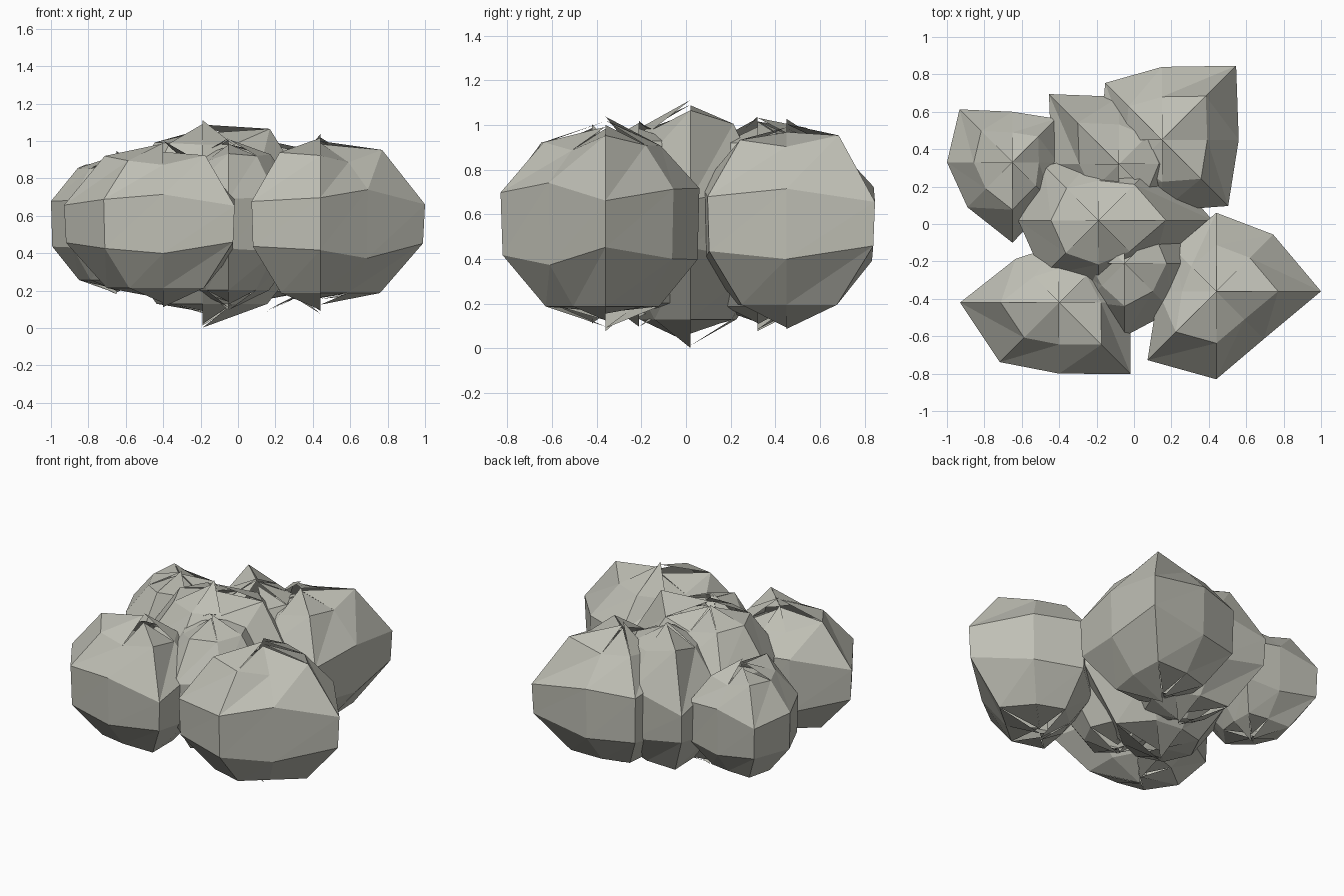
import bpy
import bmesh
import math
import random

default_cube = bpy.data.objects.get("Cube")
if default_cube:
    bpy.data.objects.remove(default_cube, do_unlink=True)

# Single flat colour
stone = bpy.data.materials.new("warm_grey")
stone.use_nodes = True
colour = (0.52, 0.52, 0.46, 1)
stone.diffuse_color = colour
stone.node_tree.nodes["Principled BSDF"].inputs["Base Color"].default_value = colour

SEGMENTS = 8
CENTRE_HEIGHT = 0.557


def build_lobe(name, x, y, pole_radius, crown, widths, seed):
    """Faceted eight-sided ball: irregular widths, split and uneven poles."""
    rng = random.Random(seed)
    mesh_builder = bmesh.new()
    mean_width = sum(widths) / SEGMENTS

    def add_vertex(angle, width, height):
        return mesh_builder.verts.new((x + width * math.cos(angle),
                                       y + width * math.sin(angle),
                                       CENTRE_HEIGHT + height * pole_radius))

    # Four rings: shoulder, two waist rings, base; wide corners pinch together
    rings = [[], [], [], []]
    for index, width in enumerate(widths):
        angle = math.tau * index / SEGMENTS
        bulge = width / mean_width - 1
        waist = 0.33 - 0.35 * bulge
        levels = [(0.59, crown * (1 + 0.4 * bulge)), (1, waist),
                  (0.98, -waist), (0.57, -0.77)]
        for ring, (factor, height) in zip(rings, levels):
            ring.append(add_vertex(angle, width / 100 * factor, height))

    # Triangulated side bands
    for upper, lower in zip(rings, rings[1:]):
        for i in range(SEGMENTS):
            j = (i + 1) % SEGMENTS
            mesh_builder.faces.new((upper[i], lower[i], upper[j]))
            mesh_builder.faces.new((lower[i], lower[j], upper[j]))

    # Each cap facet has its own pole point, giving stepped peaks
    for ring, side in ((rings[0], 1), (rings[-1], -1)):
        tallest = rng.randrange(SEGMENTS)
        for i in range(SEGMENTS):
            j = (i + 1) % SEGMENTS
            reach = 1 if i == tallest else rng.uniform(0.82, 1)
            pole = add_vertex(0, 0, side * reach)
            corners = (ring[i], ring[j], pole)
            mesh_builder.faces.new(corners if side > 0 else corners[::-1])

    mesh = bpy.data.meshes.new(name)
    mesh_builder.to_mesh(mesh)
    mesh_builder.free()
    mesh.materials.append(stone)
    lobe = bpy.data.objects.new(name, mesh)
    bpy.context.collection.objects.link(lobe)


# Name, position, pole radius, shoulder height ratio,
# widths (hundredths) anticlockwise from +x
LOBES = [
    ("centre_lobe", -0.19, 0.02, 0.555, 0.79, (61, 46, 36, 41, 43, 42, 40, 40)),
    ("front_left_lobe", 0.44, -0.36, 0.48, 0.73, (56, 43, 42, 32, 31, 52, 47, 36)),
    ("front_right_lobe", -0.4, -0.42, 0.445, 0.73, (38, 35, 31, 33, 53, 45, 38, 54)),
    ("front_middle_lobe", -0.05, -0.21, 0.46, 0.78, (38, 38, 34, 33, 32, 29, 39, 36)),
    ("back_left_lobe", 0.15, 0.45, 0.47, 0.74, (41, 56, 39, 43, 33, 33, 38, 50)),
    ("back_middle_lobe", -0.08, 0.32, 0.48, 0.77, (36, 36, 36, 53, 36, 34, 35, 36)),
    ("back_right_lobe", -0.65, 0.33, 0.39, 0.75, (24, 33, 27, 40, 35, 34, 43, 30)),
]
for seed, lobe_data in enumerate(LOBES):
    build_lobe(*lobe_data, seed)
